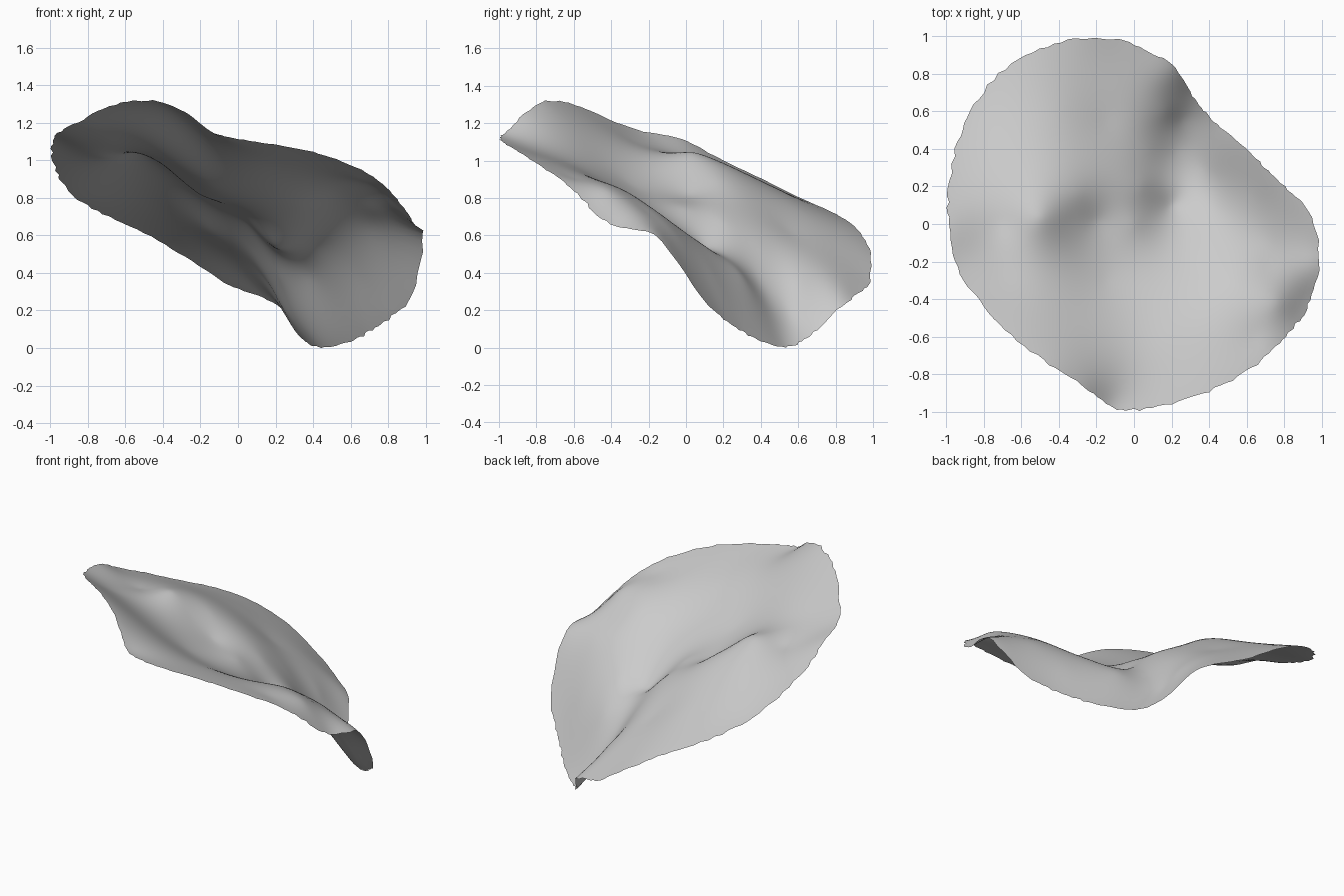
import bpy
import bmesh
import math
import random
from mathutils import Vector

random.seed(4)
SEGMENTS, RINGS = 192, 44

if "Cube" in bpy.data.objects:
    bpy.data.objects.remove(bpy.data.objects["Cube"], do_unlink=True)

# Outer edge of the sheet, clockwise from the back
rim = [Vector(p) for p in (
    (-.28, .99, .49), (-.08, .98, .36), (.08, .92, .29), (.22, .83, .23),
    (.3, .7, .1), (.36, .62, .04), (.44, .53, .01), (.6, .4, .04),
    (.7, .3, .09), (.8, .2, .16), (.93, .07, .29), (.99, -.17, .61),
    (.95, -.38, .65), (.89, -.5, .74), (.82, -.58, .83), (.72, -.69, .92),
    (.58, -.8, .99), (.4, -.89, 1.05), (.2, -.96, 1.09), (0, -.99, 1.12),
    (-.13, -.97, 1.15), (-.26, -.87, 1.25), (-.42, -.77, 1.32),
    (-.62, -.62, 1.31), (-.8, -.44, 1.24), (-.94, -.23, 1.16),
    (-.98, -.02, 1.12), (-.99, .15, 1.03), (-.95, .4, .91), (-.87, .6, .81),
    (-.72, .8, .72), (-.5, .93, .62))]

# Crests, troughs and open areas inside the sheet
middle_crest = [(.17, .6, .34), (.08, .4, .54), (.04, .2, .68), (0, 0, .75), (-.15, -.3, .88)]
right_trough = [(.25, .55, .2), (.22, .38, .38), (.2, .2, .53), (.2, .1, .54), (.2, 0, .61), (.33, -.24, .76)]
side_crest = [(.38, .3, .39), (.42, .1, .55), (.47, -.1, .69), (.53, -.3, .83), (.77, -.42, .84), (.64, -.6, .91)]
side_slope = [(.72, -.22, .74), (.72, -.08, .64), (.65, .15, .38)]
left_folds = [(-.2, .02, .82), (-.35, .01, .94), (-.3, .16, .91), (-.5, .03, 1.05), (-.6, .2, .99),
              (-.71, 0, 1.02), (-.88, -.03, 1.08), (-.7, -.28, 1.11)]
open_areas = [(-.4, .6, .75), (-.15, .55, .63), (-.05, .75, .48), (-.3, -.5, 1.08), (.2, -.6, .97)]
controls = rim + [Vector(p) for p in middle_crest + right_trough + side_crest + side_slope
                  + left_folds + open_areas]


def kernel(dx, dy):
    """Thin-plate bending kernel."""
    d = dx * dx + dy * dy
    return d * math.log(d) if d > 1e-9 else 0.0


def basis(x, y):
    return [kernel(x - c.x, y - c.y) for c in controls] + [1.0, x, y]


def solve(rows):
    """Gaussian elimination on an augmented matrix."""
    n = len(rows)
    for i in range(n):
        pivot = max(range(i, n), key=lambda r: abs(rows[r][i]))
        rows[i], rows[pivot] = rows[pivot], rows[i]
        for r in range(n):
            if r != i:
                f = rows[r][i] / rows[i][i]
                rows[r] = [a - f * b for a, b in zip(rows[r], rows[i])]
    return [row[n] / row[i] for i, row in enumerate(rows)]


def fit_surface():
    """Weights of a smooth bent plate through all control points."""
    rows = []
    for i, c in enumerate(controls):
        row = basis(c.x, c.y)
        row[i] += 0.003
        rows.append(row + [c.z])
    for term in (lambda c: 1.0, lambda c: c.x, lambda c: c.y):
        rows.append([term(c) for c in controls] + [0.0] * 4)
    return solve(rows)


def rim_point(u):
    """Closed smooth curve through the rim points, u from 0 to 1."""
    n = len(rim)
    i, t = int(u * n), u * n % 1.0
    a, b, c, d = (rim[(i + k) % n] for k in (-1, 0, 1, 2))
    p = 2 * b + (c - a) * t + (2 * a - 5 * b + 4 * c - d) * t ** 2 + (3 * b - a - 3 * c + d) * t ** 3
    return p / 2


weights = fit_surface()


def height(x, y):
    return sum(w * b for w, b in zip(weights, basis(x, y)))


# Sheet: rings shrinking from the ragged rim to the centre
bm = bmesh.new()
centre = bm.verts.new((0, 0, height(0, 0)))
edge = [rim_point(i / SEGMENTS) for i in range(SEGMENTS)]
ragged = [random.uniform(-.007, .008) for _ in edge]
rings = []
for k in range(1, RINGS + 1):
    t = k / RINGS
    ring = []
    for p, r in zip(edge, ragged):
        s = t * (1 + r * t ** 20)
        ring.append(bm.verts.new((p.x * s, p.y * s, height(p.x * s, p.y * s))))
    rings.append(ring)
for i in range(SEGMENTS):
    j = (i + 1) % SEGMENTS
    bm.faces.new((centre, rings[0][i], rings[0][j]))
    for inner, outer in zip(rings, rings[1:]):
        bm.faces.new((inner[i], outer[i], outer[j], inner[j]))
bmesh.ops.recalc_face_normals(bm, faces=bm.faces)
if sum(f.normal.z for f in bm.faces) < 0:
    bmesh.ops.reverse_faces(bm, faces=bm.faces)

# Rest the lowest point on the ground
lowest = min(v.co.z for v in bm.verts)
bmesh.ops.translate(bm, verts=bm.verts, vec=(0, 0, -lowest))
for f in bm.faces:
    f.smooth = True

mesh = bpy.data.meshes.new("wavy_sheet")
bm.to_mesh(mesh)
bm.free()
sheet = bpy.data.objects.new("wavy_sheet", mesh)
bpy.context.collection.objects.link(sheet)

# Plain light grey
grey = bpy.data.materials.new("light_grey")
grey.use_nodes = True
grey.diffuse_color = (.6, .6, .6, 1)
grey.node_tree.nodes["Principled BSDF"].inputs["Base Color"].default_value = (.6, .6, .6, 1)
mesh.materials.append(grey)
